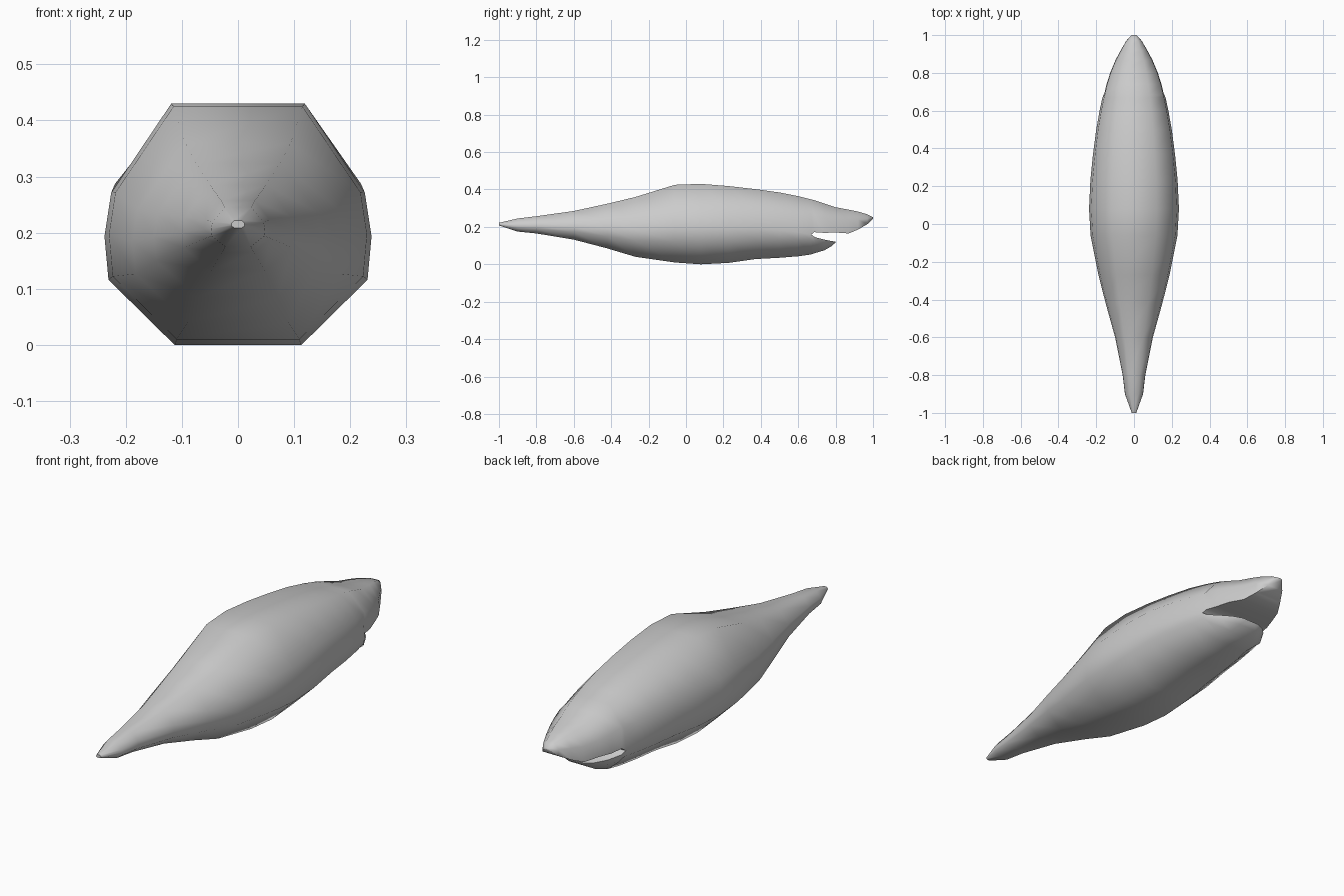
import bpy
import bmesh

# Body stations: y, half width, bottom z, top z, shoulder height ratio, mid height ratio
BODY = [
    (-1.00, 0.012, 0.208, 0.222, 0.63, 0.45),
    (-0.90, 0.048, 0.175, 0.245, 0.63, 0.45),
    (-0.80, 0.060, 0.165, 0.257, 0.63, 0.45),
    (-0.60, 0.100, 0.132, 0.285, 0.63, 0.45),
    (-0.42, 0.150, 0.085, 0.324, 0.63, 0.45),
    (-0.27, 0.188, 0.040, 0.360, 0.63, 0.45),
    (-0.06, 0.230, 0.010, 0.425, 0.63, 0.45),
    (0.08, 0.238, 0.000, 0.430, 0.63, 0.45),
    (0.23, 0.231, 0.008, 0.418, 0.68, 0.45),
    (0.37, 0.217, 0.028, 0.402, 0.70, 0.44),
    (0.50, 0.200, 0.035, 0.384, 0.70, 0.42),
    (0.60, 0.182, 0.043, 0.364, 0.70, 0.40),
    (0.67, 0.167, 0.053, 0.347, 0.70, 0.36),
]
# Jaw stations: y, half width, lip z, outer z
UPPER = [
    (0.685, 0.163, 0.172, 0.343), (0.74, 0.150, 0.168, 0.325),
    (0.80, 0.130, 0.170, 0.305), (0.87, 0.100, 0.165, 0.292),
    (0.92, 0.072, 0.186, 0.282), (0.97, 0.042, 0.215, 0.267),
    (1.00, 0.014, 0.244, 0.252),
]
LOWER = [
    (0.69, 0.158, 0.145, 0.060), (0.74, 0.125, 0.132, 0.075),
    (0.78, 0.085, 0.124, 0.098), (0.80, 0.045, 0.121, 0.117),
]

bm = bmesh.new()


def mirrored_ring(y, half):
    """Right side listed top to bottom, then the left side bottom to top."""
    pts = half + [(-x, z) for x, z in reversed(half)]
    return [bm.verts.new((x, y, z)) for x, z in pts]


def bridge(a, b):
    n = len(a)
    for i in range(n):
        j = (i + 1) % n
        bm.faces.new((a[i], a[j], b[j], b[i]))


def loft(rings):
    for a, b in zip(rings, rings[1:]):
        bridge(a, b)
    bm.faces.new(rings[-1])


# Main body, ten-sided
rings = []
for y, w, lo, hi, s, m in BODY:
    h = hi - lo
    rings.append(mirrored_ring(y, [
        (0.5 * w, hi), (0.95 * w, lo + s * h), (w, lo + m * h),
        (0.97 * w, lo + 0.27 * h), (0.475 * w, lo)]))
for a, b in zip(rings, rings[1:]):
    bridge(a, b)
bm.faces.new(rings[0])
end = rings[-1]

# Upper jaw and snout, with a flat mouth roof
upper = [[end[i] for i in (0, 1, 2, 7, 8, 9)]]
for y, w, lip, hi in UPPER:
    upper.append(mirrored_ring(y, [
        (0.5 * w, hi), (0.95 * w, lip + 0.55 * (hi - lip)), (0.97 * w, lip)]))
loft(upper)

# Lower jaw, with a flat mouth floor
lower = [[end[i] for i in (2, 3, 4, 5, 6, 7)]]
for y, w, lip, lo in LOWER:
    lower.append(mirrored_ring(y, [
        (w, lip), (0.93 * w, lip + 0.4 * (lo - lip)), (0.5 * w, lo)]))
loft(lower)

bmesh.ops.recalc_face_normals(bm, faces=bm.faces[:])
mesh = bpy.data.meshes.new("fish_body")
bm.to_mesh(mesh)
bm.free()

# Single grey skin
grey = bpy.data.materials.new("skin_grey")
grey.diffuse_color = (0.6, 0.6, 0.6, 1)
mesh.materials.append(grey)

body = bpy.data.objects.new("fish_body", mesh)
bpy.context.collection.objects.link(body)
bpy.context.view_layer.objects.active = body
body.select_set(True)
bpy.ops.object.shade_smooth_by_angle(angle=1.2)
